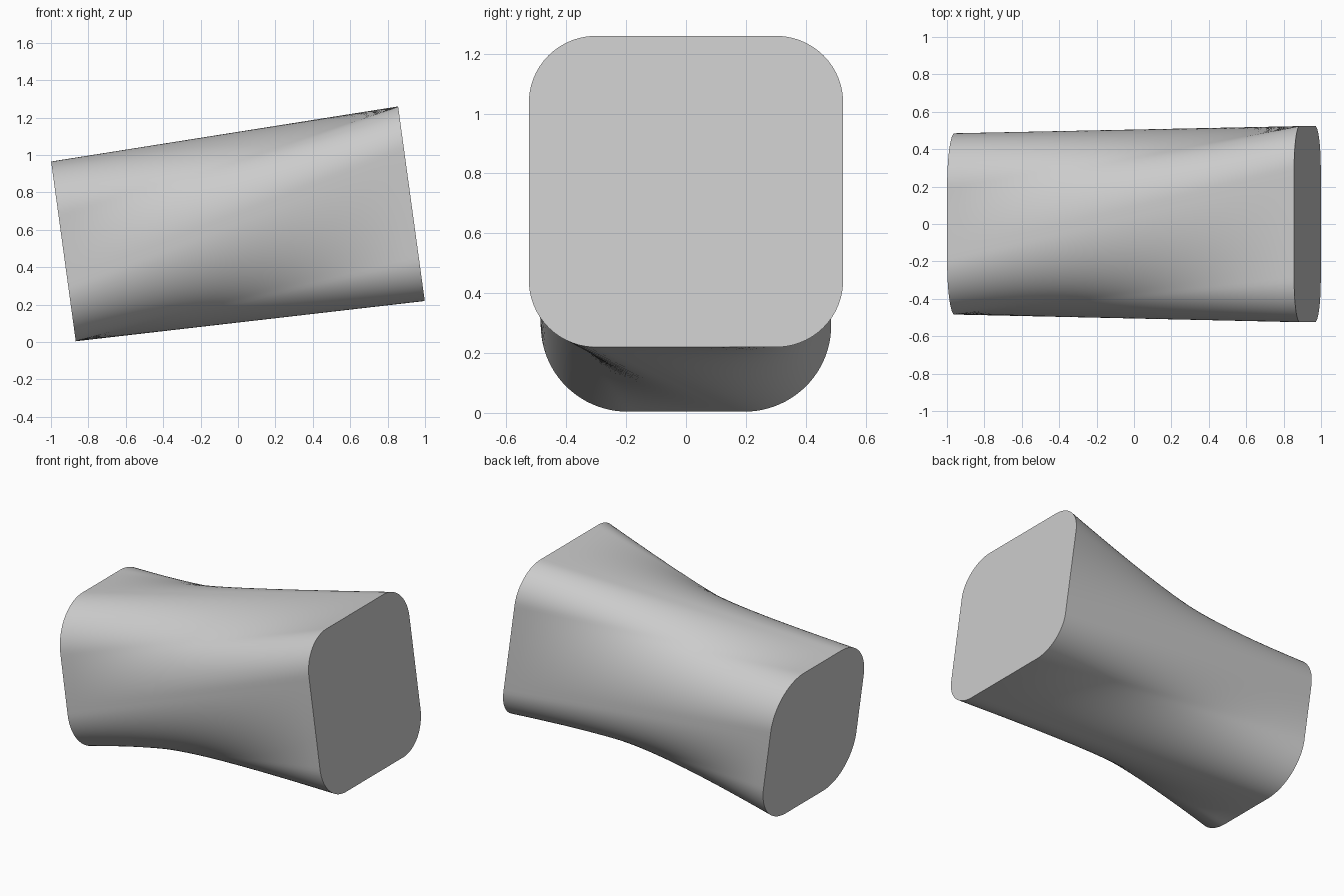
import bpy, bmesh, math
from mathutils import Vector

cube = bpy.data.objects.get("Cube")
if cube:
    bpy.data.objects.remove(cube)

COUNT = 160   # points around each ring
ROWS = 24     # rings along the length


def rounded_square(half, radius, start):
    """Evenly spaced points on a rounded square; start is in quarter turns from the middle of the -y side."""
    flat = half - radius
    arc = radius * math.pi / 2
    quarter = 2 * flat + arc
    points = []
    for i in range(COUNT):
        turn, part = divmod(start + 4 * i / COUNT, 1)
        d = part * quarter
        if d < flat:
            y, z = -half, d
        elif d < flat + arc:
            a = (d - flat) / radius
            y, z = -flat - radius * math.cos(a), flat + radius * math.sin(a)
        else:
            y, z = d - quarter, half
        for _ in range(int(turn) % 4):
            y, z = z, -y
        points.append(Vector((0, y, z)))
    return points


# Twisted loft: the large end is turned an eighth against the small end
small = rounded_square(0.485, 0.29, 0)
large = rounded_square(0.525, 0.225, 0.5)
length = 1.878
bm = bmesh.new()
rings = []
for r in range(ROWS + 1):
    t = r / ROWS
    offset = Vector(((t - 0.5) * length, 0, 0))
    rings.append([bm.verts.new(a.lerp(b, t) + offset) for a, b in zip(small, large)])
for ring, following in zip(rings, rings[1:]):
    for i in range(COUNT):
        j = (i + 1) % COUNT
        bm.faces.new((ring[i], ring[j], following[j], following[i]))

# Flat end caps
bm.faces.new(rings[0])
bm.faces.new(rings[-1])
bmesh.ops.recalc_face_normals(bm, faces=bm.faces)

mesh = bpy.data.meshes.new("twisted_block")
bm.to_mesh(mesh)
bm.free()
block = bpy.data.objects.new("twisted_block", mesh)
bpy.context.collection.objects.link(block)
block.location = (-0.003, 0, 0.612)
block.rotation_euler = (0, math.radians(-7.8), 0)

# Plain grey
grey = bpy.data.materials.new("light_grey")
grey.use_nodes = True
colour = (0.6, 0.6, 0.6, 1)
grey.diffuse_color = colour
grey.node_tree.nodes["Principled BSDF"].inputs["Base Color"].default_value = colour
mesh.materials.append(grey)

# Smooth sides with sharp rims
bpy.ops.object.select_all(action="DESELECT")
block.select_set(True)
bpy.context.view_layer.objects.active = block
bpy.ops.object.shade_smooth_by_angle(angle=math.radians(40))
